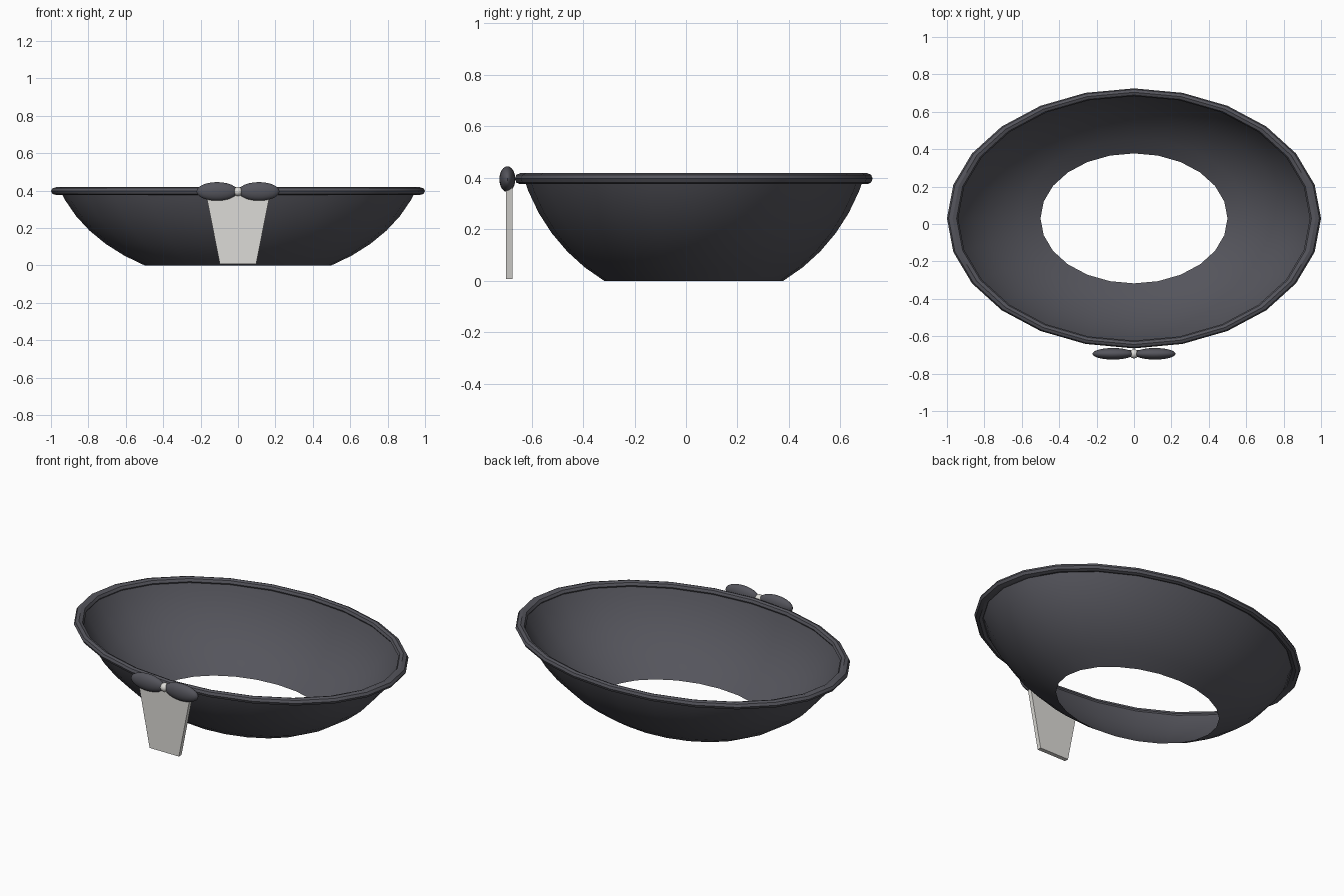
import bpy, bmesh, math
from mathutils import Matrix

cube = bpy.data.objects.get("Cube")
if cube:
    bpy.data.objects.remove(cube, do_unlink=True)


def material(name, rgb):
    m = bpy.data.materials.new(name)
    m.use_nodes = True
    m.diffuse_color = (*rgb, 1)
    m.node_tree.nodes["Principled BSDF"].inputs["Base Color"].default_value = (*rgb, 1)
    return m


charcoal = material("charcoal", (0.09, 0.09, 0.107))
off_white = material("off white", (0.72, 0.71, 0.68))


def add_object(name, bm, mat, smooth=None):
    bmesh.ops.recalc_face_normals(bm, faces=bm.faces)
    mesh = bpy.data.meshes.new(name)
    bm.to_mesh(mesh)
    bm.free()
    mesh.materials.append(mat)
    ob = bpy.data.objects.new(name, mesh)
    bpy.context.collection.objects.link(ob)
    if smooth is not None:
        bpy.ops.object.select_all(action="DESELECT")
        bpy.context.view_layer.objects.active = ob
        ob.select_set(True)
        bpy.ops.object.shade_smooth_by_angle(angle=math.radians(smooth))
    return ob


SEGMENTS = 24
OVAL = 0.695      # depth of the oval relative to its width
CENTRE_Y = 0.03


def lathe(profile, closed=False):
    """Sweep (radius, z) points round an oval."""
    bm = bmesh.new()
    rings = []
    for r, z in profile:
        rings.append([bm.verts.new((r * math.cos(a), CENTRE_Y + OVAL * r * math.sin(a), z))
                      for a in (2 * math.pi * i / SEGMENTS for i in range(SEGMENTS))])
    for k in range(len(rings) if closed else len(rings) - 1):
        low, high = rings[k], rings[(k + 1) % len(rings)]
        for i in range(SEGMENTS):
            j = (i + 1) % SEGMENTS
            bm.faces.new((low[i], low[j], high[j], high[i]))
    return bm


def ellipsoid(name, centre, size, mat, segments=24, rings=12):
    bm = bmesh.new()
    bmesh.ops.create_uvsphere(bm, u_segments=segments, v_segments=rings, radius=1,
                              matrix=Matrix.Translation(centre) @ Matrix.Diagonal((*size, 1)))
    return add_object(name, bm, mat, 40)


# Open bowl: a thin slice of a squashed sphere without a floor
angles = [math.radians(a) for a in (60, 52.5, 45, 37.5, 30, 22.5, 17.5)]
bowl = [(math.cos(a), 0.6235 - 0.72 * math.sin(a)) for a in angles]
add_object("bowl", lathe(bowl), charcoal, 40)

# Rolled rim
rim = [(0.97 + 0.03 * math.cos(math.pi * k / 4), 0.397 + 0.0215 * math.sin(math.pi * k / 4))
       for k in range(8)]
add_object("rim", lathe(rim, closed=True), charcoal, 30)

# Bow loops and knot
for side, x in (("left", 0.112), ("right", -0.112)):
    ellipsoid("bow_loop_" + side, (x, -0.694, 0.395), (0.11, 0.031, 0.05), charcoal)
ellipsoid("bow_knot", (0, -0.694, 0.395), (0.025, 0.025, 0.025), off_white, 16, 8)

# Tapered ribbon tail hanging below the bow
bm = bmesh.new()
bmesh.ops.create_cube(bm, size=1)
for v in bm.verts:
    top = v.co.z > 0
    v.co = (math.copysign(0.17 if top else 0.097, v.co.x),
            -0.686 + 0.025 * v.co.y, 0.375 if top else 0.007)
add_object("ribbon_tail", bm, off_white)
